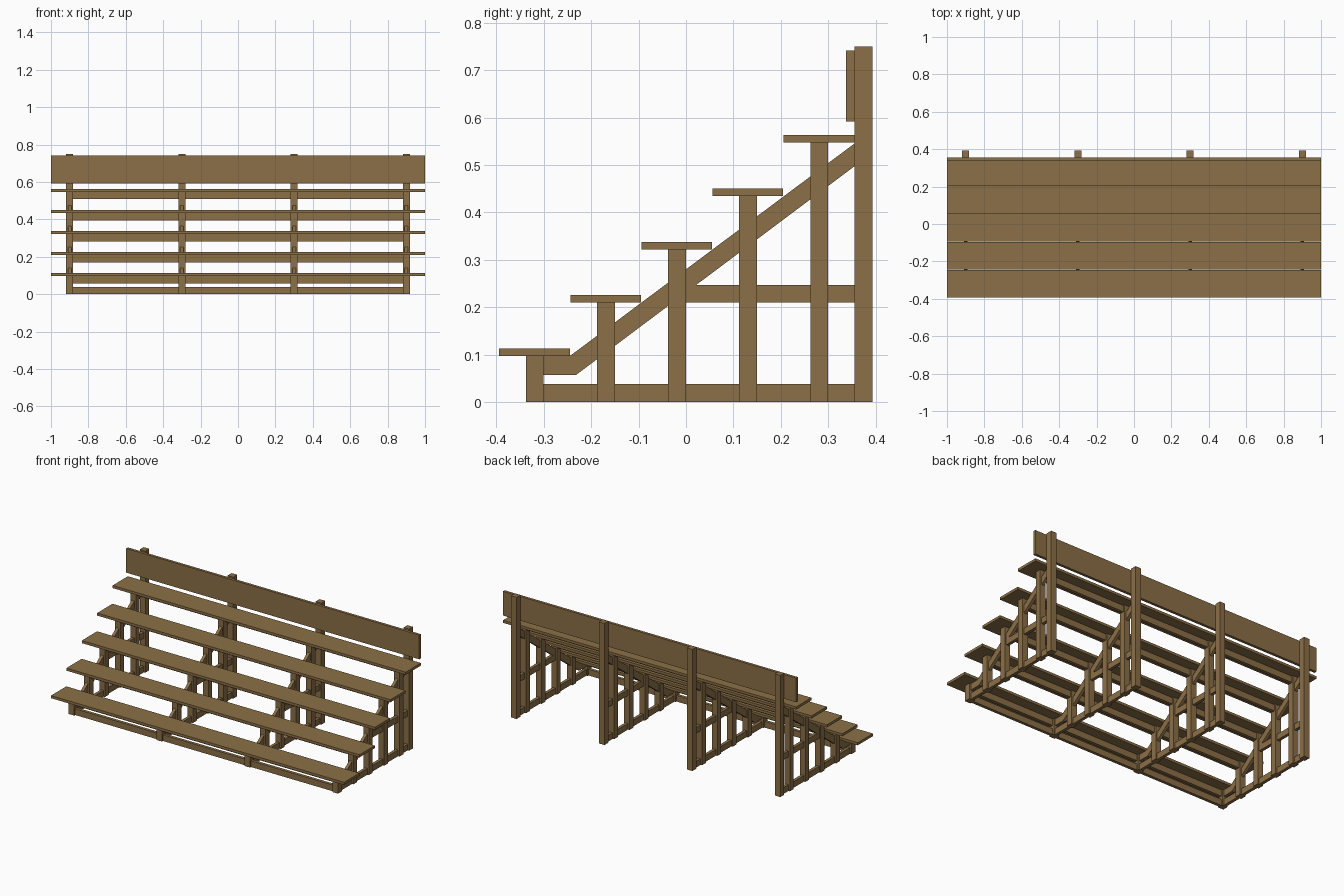
import bpy, bmesh

if "Cube" in bpy.data.objects:
    bpy.data.objects.remove(bpy.data.objects["Cube"])

wood = bpy.data.materials.new("brown wood")
wood.diffuse_color = (0.26, 0.16, 0.063, 1)
wood.use_nodes = True
wood.node_tree.nodes["Principled BSDF"].inputs["Base Color"].default_value = wood.diffuse_color


def prism(name, profile, x0, x1):
    """Extrude a (y, z) profile along x."""
    bm = bmesh.new()
    face = bm.faces.new([bm.verts.new((x0, y, z)) for y, z in profile])
    ext = bmesh.ops.extrude_face_region(bm, geom=[face])["geom"]
    bmesh.ops.translate(bm, vec=(x1 - x0, 0, 0),
                        verts=[v for v in ext if isinstance(v, bmesh.types.BMVert)])
    bmesh.ops.recalc_face_normals(bm, faces=bm.faces)
    me = bpy.data.meshes.new(name)
    bm.to_mesh(me)
    bm.free()
    me.materials.append(wood)
    ob = bpy.data.objects.new(name, me)
    bpy.context.collection.objects.link(ob)


def box(name, x0, x1, y0, y1, z0, z1):
    prism(name, [(y0, z0), (y1, z0), (y1, z1), (y0, z1)], x0, x1)


STEP_Y, STEP_Z = 0.15, 0.1125
P, R = 0.0188, 0.0094          # half widths of posts and of rails
FRAMES = [-0.9, -0.3, 0.3, 0.9]

# seat planks, with cross beams between the posts below them
for i in range(5):
    y, z = -0.394 + i * STEP_Y, 0.097 + i * STEP_Z
    box("seat_plank", -1, 1, y, y + 0.149, z, z + 0.016)
    yc = -0.319 + i * STEP_Y
    for a, b in zip(FRAMES, FRAMES[1:]):
        box("seat_beam", a + P, b - P, yc - R, yc + R, z - 0.039, z)
        if i == 0:
            box("front_base_beam", a + P, b - P, yc - R, yc + R, 0, 0.038)

# backrest board
box("backrest", -1, 1, 0.338, 0.355, 0.592, 0.741)

# side frames
for x in FRAMES:
    for i in range(5):
        yc = -0.319 + i * STEP_Y
        box("seat_post", x - P, x + P, yc - P, yc + P, 0, 0.097 + i * STEP_Z)
    box("rear_post", x - P, x + P, 0.355, 0.393, 0, 0.75)
    box("base_rail", x - R, x + R, -0.301, 0.355, 0, 0.038)
    box("middle_rail", x - R, x + R, -0.01, 0.355, 0.21, 0.247)
    # bent diagonal brace
    prism("diagonal_brace", [(-0.301, 0.057), (-0.232, 0.057), (0.355, 0.497),
                             (0.355, 0.545), (-0.245, 0.097), (-0.301, 0.097)],
          x - R, x + R)
